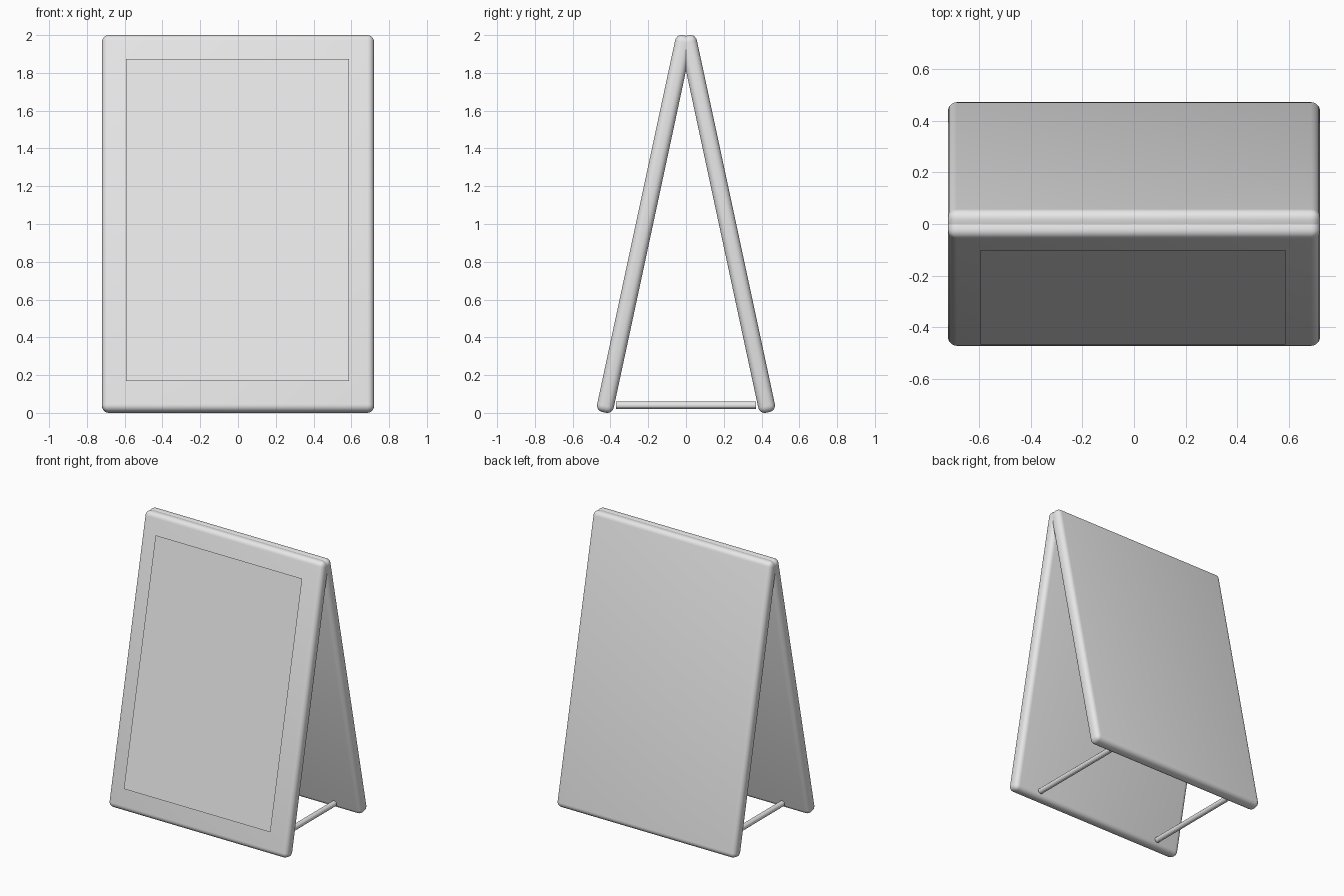
import bpy
import math
from mathutils import Matrix, Vector

cube = bpy.data.objects.get("Cube")
if cube:
    bpy.data.objects.remove(cube, do_unlink=True)

WIDTH, HEIGHT, THICK, ROUND = 1.44, 2.04, 0.09, 0.035
TILT = math.radians(12.1)
OFFSET = 0.22


def material(name, value):
    mat = bpy.data.materials.new(name)
    mat.use_nodes = True
    color = (value, value, value, 1)
    mat.diffuse_color = color
    mat.node_tree.nodes["Principled BSDF"].inputs["Base Color"].default_value = color
    return mat


grey = material("light grey", 0.8)


def finish(obj, name):
    obj.name = name
    obj.data.materials.append(grey)
    return obj


# Two rounded boards leaning together
def board(name, side):
    bpy.ops.mesh.primitive_cube_add(size=1)
    obj = finish(bpy.context.object, name)
    obj.data.transform(Matrix.Diagonal((WIDTH, THICK, HEIGHT, 1)))
    obj.location = (0, side * OFFSET, 1)
    obj.rotation_euler.x = side * TILT
    bevel = obj.modifiers.new("rounded edges", "BEVEL")
    bevel.width = ROUND
    bevel.segments = 5
    bpy.ops.object.shade_smooth()
    return obj


board("front_board", -1)
board("back_board", 1)

# Thin poster sheet floating just in front of the front board
bpy.ops.mesh.primitive_plane_add(size=1)
poster = finish(bpy.context.object, "poster_sheet")
poster.data.transform(Matrix.Rotation(math.pi / 2, 4, "X") @ Matrix.Diagonal((1.18, 1.744, 1, 1)))
normal = Vector((0, -math.cos(TILT), math.sin(TILT)))
poster.location = Vector((-0.003, -OFFSET, 1)) + normal * (THICK / 2 + 0.021)
poster.location += Vector((0, math.sin(TILT), math.cos(TILT))) * 0.008
poster.rotation_euler.x = -TILT

# Spreader bars between the feet
for name, x in (("left_bar", 0.515), ("right_bar", -0.515)):
    bpy.ops.mesh.primitive_cylinder_add(vertices=12, radius=0.02, depth=0.74,
                                        location=(x, 0, 0.04),
                                        rotation=(math.pi / 2, 0, 0))
    finish(bpy.context.object, name)
